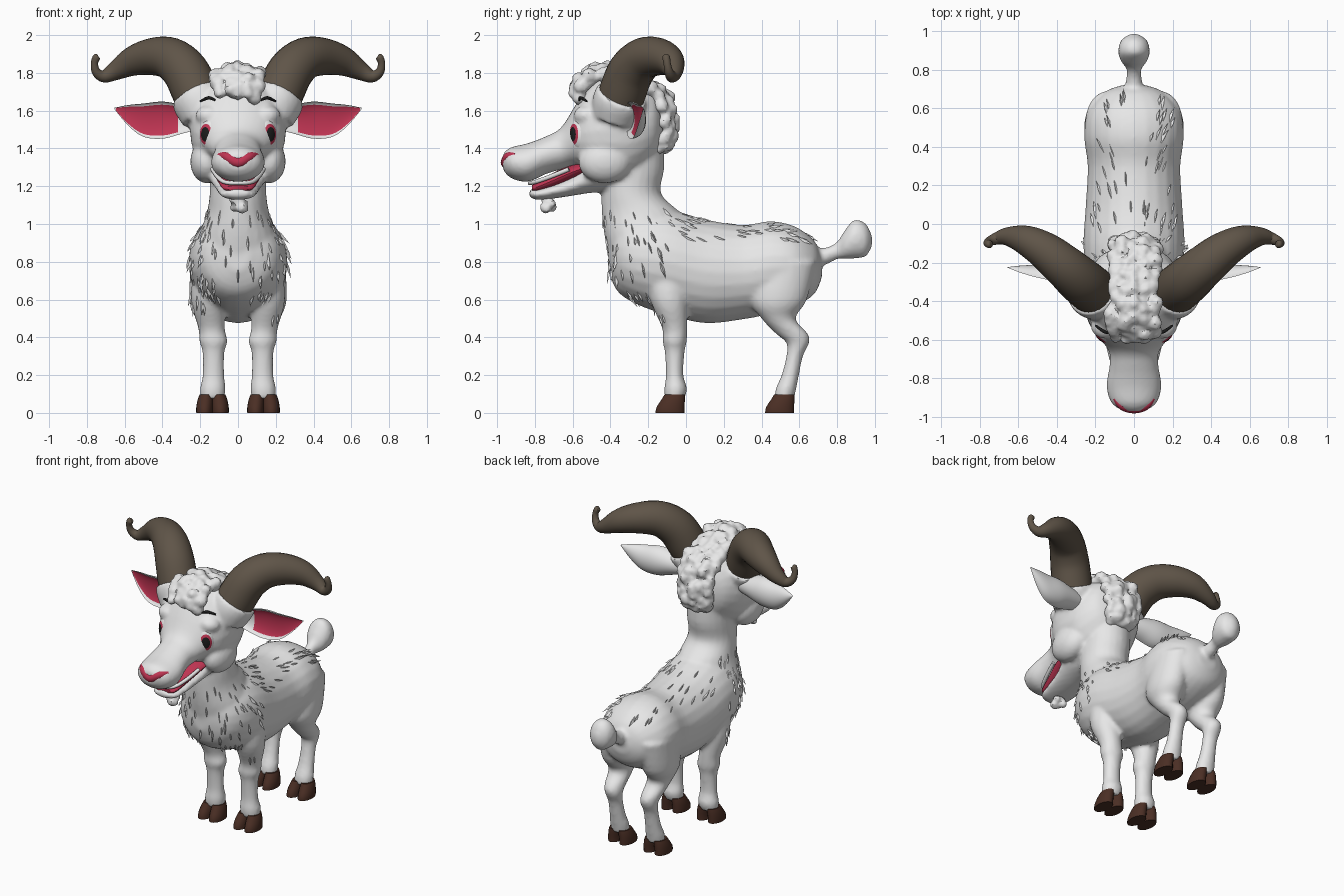
import bpy, bmesh, math, random
from mathutils import Vector, Matrix

if "Cube" in bpy.data.objects:
    bpy.data.objects.remove(bpy.data.objects["Cube"])
random.seed(4)

def material(name, r, g, b):
    m = bpy.data.materials.new(name)
    m.diffuse_color = (r, g, b, 1)
    m.use_nodes = True
    m.node_tree.nodes["Principled BSDF"].inputs["Base Color"].default_value = m.diffuse_color
    return m

WHITE = material("white_fur", .8, .8, .8)
HORN = material("horn_brown", .115, .09, .065)
HOOF = material("hoof_brown", .07, .028, .018)
RED = material("rose_red", .52, .035, .085)
BLACK = material("black", .012, .012, .012)

def spline(secs, sub):
    """Catmull-Rom through rows of (x, y, z, radius_a, radius_b)."""
    out, last = [], len(secs) - 1
    for i in range(last):
        a, b, c, d = (secs[min(max(i + k, 0), last)] for k in (-1, 0, 1, 2))
        for k in range(sub):
            t = k / sub
            out.append([.5 * (2*q + (r-p)*t + (2*p-5*q+4*r-s)*t*t + (3*q-p-3*r+s)*t**3)
                        for p, q, r, s in zip(a, b, c, d)])
    return out + [list(secs[-1])]

AXES = {"x": (Vector((0, 1, 0)), Vector((0, 0, 1))),
        "y": (Vector((1, 0, 0)), Vector((0, 0, 1))),
        "z": (Vector((1, 0, 0)), Vector((0, 1, 0)))}

def loft(bm, secs, axis=None, side=1, n=24, sub=4, cup=False):
    """Skin of elliptic rings; without an axis the rings follow the path."""
    rows = spline([(s[0]*side, *s[1:4], s[-1]) for s in secs], sub)
    rings = []
    for i, (x, y, z, ra, rb) in enumerate(rows):
        if axis:
            u, v = AXES[axis]
        else:
            t = Vector(rows[min(i+1, len(rows)-1)][:3]) - Vector(rows[max(i-1, 0)][:3])
            u = t.cross(Vector((0, 1, 0))).normalized()
            v = t.cross(u).normalized()
        ring = []
        for k in range(n):
            a = 2 * math.pi * k / n
            ca = math.cos(a)
            if cup:                     # hollow front, round back
                ca = (ca if ca > 0 else -.45 * ca) - .5
            ring.append(bm.verts.new(Vector((x, y, z)) + u*ca*max(ra, .003)
                                     + v*math.sin(a)*max(rb, .003)))
        rings.append(ring)
    faces = []
    for i, (r, s) in enumerate(zip(rings, rings[1:])):
        for k in range(n):
            f = bm.faces.new((r[k], r[(k+1) % n], s[(k+1) % n], s[k]))
            faces.append((i / len(rows), (k + .5) * 2 * math.pi / n, f))
    bm.faces.new(rings[0])
    bm.faces.new(rings[-1])
    return faces

def ball(bm, c, r, sub=2):
    bmesh.ops.create_icosphere(bm, subdivisions=sub, radius=1,
                               matrix=Matrix.Translation(c) @ Matrix.Diagonal((*r, 1)))

def finish(bm, name, *mats, voxel=0, smooth=4, angle=40):
    """Turn a bmesh into an object, optionally fused into a single skin."""
    bmesh.ops.recalc_face_normals(bm, faces=bm.faces[:])
    me = bpy.data.meshes.new(name)
    bm.to_mesh(me)
    bm.free()
    ob = bpy.data.objects.new(name, me)
    bpy.context.collection.objects.link(ob)
    if voxel:
        r = ob.modifiers.new("fuse", "REMESH")
        r.mode, r.voxel_size = "VOXEL", voxel
        s = ob.modifiers.new("soften", "SMOOTH")
        s.iterations = smooth
        dg = bpy.context.evaluated_depsgraph_get()
        ob.data = bpy.data.meshes.new_from_object(ob.evaluated_get(dg))
        ob.modifiers.clear()
        ob.data.materials.clear()
    for m in mats:
        ob.data.materials.append(m)
    bpy.ops.object.select_all(action="DESELECT")
    ob.select_set(True)
    bpy.context.view_layer.objects.active = ob
    bpy.ops.object.shade_smooth_by_angle(angle=math.radians(angle))
    return ob

# --- body: torso, neck, head, jaw, legs and tail fused into one skin
bm = bmesh.new()
loft(bm, [(0, -.41, .85, .06, .1), (0, -.36, .83, .18, .19), (0, -.25, .82, .245, .25),
          (0, -.1, .80, .262, .28), (0, .1, .75, .25, .275), (0, .3, .745, .24, .25),
          (0, .45, .77, .258, .245), (0, .58, .775, .24, .21), (0, .68, .77, .16, .14),
          (0, .72, .77, .06, .05)], "y")
loft(bm, [(0, -.2, .75, .25, .19), (0, -.22, .93, .21, .21), (0, -.235, 1.05, .168, .21),
          (0, -.29, 1.16, .15, .158), (0, -.28, 1.3, .15, .165), (0, -.26, 1.5, .15, .14)], "z")
loft(bm, [(0, -.97, 1.33, .05, .04), (0, -.93, 1.325, .115, .08), (0, -.84, 1.325, .143, .102),
          (0, -.74, 1.365, .128, .1), (0, -.66, 1.4, .13, .112), (0, -.58, 1.47, .19, .168),
          (0, -.5, 1.49, .238, .255), (0, -.4, 1.5, .255, .29), (0, -.28, 1.5, .24, .27),
          (0, -.17, 1.52, .18, .19), (0, -.12, 1.52, .08, .1)], "y")
loft(bm, [(0, -.83, 1.165, .05, .02), (0, -.79, 1.158, .09, .03), (0, -.7, 1.175, .108, .04),
          (0, -.6, 1.205, .125, .055), (0, -.5, 1.25, .15, .085), (0, -.38, 1.26, .14, .09)], "y")
loft(bm, [(0, .64, .82, .05, .05), (0, .74, .83, .042, .045), (0, .8, .86, .037, .046),
          (0, .84, .89, .066, .075), (0, .89, .92, .082, .102), (0, .95, .915, .068, .088),
          (0, .985, .91, .02, .03)], "y")
for s in (1, -1):
    loft(bm, [(.14, -.1, .8, .09, .13), (.155, -.09, .6, .094, .1), (.14, -.06, .45, .07, .067),
              (.13, -.06, .38, .075, .064), (.13, -.06, .32, .058, .052), (.13, -.06, .2, .057, .046),
              (.133, -.055, .13, .068, .06), (.135, -.06, .075, .062, .052)], "z", s)
    loft(bm, [(.14, .53, .8, .11, .16), (.155, .49, .6, .103, .15), (.147, .49, .5, .078, .09),
              (.14, .56, .42, .064, .085), (.135, .592, .37, .057, .06), (.135, .575, .3, .048, .044),
              (.135, .552, .2, .052, .046), (.135, .53, .13, .062, .054), (.135, .52, .075, .06, .052)],
         "z", s)
    ball(bm, (.165*s, -.43, 1.33), (.088, .14, .115), 3)            # cheek
    ball(bm, (.15*s, -.525, 1.575), (.075, .07, .055), 3)           # brow ridge
    loft(bm, [(.17, -.375, 1.57, .13), (.2, -.355, 1.64, .142), (.222, -.338, 1.685, .138)],
         side=s)                                                    # horn collar
body = finish(bm, "body", WHITE, voxel=.013, smooth=4)

# --- fur tufts lying on the chest, shoulders and back
bm = bmesh.new()
faces, count = list(body.data.polygons), 0
random.shuffle(faces)
for f in faces:
    c, nrm = f.center, f.normal
    chest = .52 < c.z < 1.1 and -.5 < c.y < -.08 and abs(nrm.z) < .8
    back = -.1 < c.y < .68 and c.z > .93
    if not (chest or back) or count >= 170:
        continue
    flow = Vector((-c.x, .35, -1)) if chest else Vector((c.x*2, 1, -.3))
    d = (flow - nrm*flow.dot(nrm)).normalized()
    w, L = nrm.cross(d) * random.uniform(.006, .011), random.uniform(.06, .11)
    root, tip = c - nrm*.004, c + d*L + nrm*.008
    mid = c + d*L*.5
    v = [bm.verts.new(p) for p in (root, mid + w - nrm*.006, mid - w - nrm*.006, mid + nrm*.008, tip)]
    for q in ((0, 3, 1), (0, 2, 3), (1, 3, 4), (3, 2, 4), (0, 1, 4, 2)):
        bm.faces.new([v[k] for k in q])
    count += 1
finish(bm, "fur_tufts", WHITE)

# --- woolly mop over the head and nape, and chin beard
bm = bmesh.new()
path = [(0, -.58, 1.71, .09, 0), (0, -.54, 1.78, .115, 0), (0, -.45, 1.815, .12, 0),
        (0, -.33, 1.795, .11, 0), (0, -.2, 1.735, .11, 0), (0, -.105, 1.66, .12, 0),
        (0, -.075, 1.55, .115, 0), (0, -.085, 1.45, .1, 0), (0, -.12, 1.41, .07, 0)]
for x, y, z, w, _ in spline(path, 4):
    for u in (-.9, -.45, 0, .45, .9):
        r = random.uniform(.03, .048)
        j = [random.uniform(-.016, .016) for _ in range(3)]
        drop = .035 * u * u
        ball(bm, (u*w + j[0], y - drop*(y > -.2) + j[1], z - drop*(y <= -.2) + j[2]), (r, r, r), 1)
finish(bm, "woolly_mop", WHITE, voxel=.012, smooth=1, angle=30)

bm = bmesh.new()
for k in range(16):
    r = random.uniform(.022, .034)
    ball(bm, (random.uniform(-.035, .035), -.73 + random.uniform(-.03, .03),
              random.uniform(1.08, 1.135)), (r, r, r), 1)
finish(bm, "chin_beard", WHITE, voxel=.01, smooth=1, angle=30)

# --- nose, mouth lining and teeth
bm = bmesh.new()
loft(bm, [(-.1, -.9, 1.365, .012), (-.06, -.938, 1.355, .026), (0, -.951, 1.325, .03),
          (.06, -.938, 1.355, .026), (.1, -.9, 1.365, .012)], n=16)
finish(bm, "nose", RED)
bm = bmesh.new()
loft(bm, [(0, -.815, 1.19, .06, .015), (0, -.79, 1.195, .085, .026), (0, -.7, 1.232, .108, .04),
          (0, -.6, 1.275, .135, .04), (0, -.5, 1.31, .15, .03)], "y")
finish(bm, "mouth_lining", RED)
bm = bmesh.new()
loft(bm, [(-.135, -.62, 1.29, .012), (-.108, -.72, 1.25, .012), (-.07, -.8, 1.222, .011),
          (0, -.827, 1.217, .011), (.07, -.8, 1.222, .011), (.108, -.72, 1.25, .012),
          (.135, -.62, 1.29, .012)], n=10)
finish(bm, "upper_teeth", WHITE)

for s, tag in ((1, "left"), (-1, "right")):
    # --- horn
    bm = bmesh.new()
    loft(bm, [(.19, -.36, 1.62, .12), (.225, -.335, 1.70, .125), (.28, -.29, 1.81, .122),
              (.36, -.22, 1.877, .112), (.46, -.14, 1.885, .098), (.56, -.085, 1.86, .078),
              (.65, -.065, 1.81, .05), (.71, -.075, 1.782, .033), (.75, -.09, 1.805, .024),
              (.76, -.1, 1.85, .019), (.748, -.105, 1.885, .02), (.742, -.105, 1.892, .006)], side=s)
    finish(bm, "horn_" + tag, HORN)
    # --- ear with a red hollow front
    bm = bmesh.new()
    for t, a, f in loft(bm, [(.2, -.28, 1.56, .06, .055), (.3, -.27, 1.555, .085, .078),
                             (.4, -.255, 1.55, .085, .098), (.5, -.245, 1.55, .065, .088),
                             (.58, -.235, 1.575, .04, .055), (.655, -.225, 1.612, .003, .003)],
                        "x", s, n=32, sub=6, cup=True):
        f.material_index = int(math.cos(a) < -.5 and .2 < t < .92)
    finish(bm, "ear_" + tag, WHITE, RED)
    # --- eyeball: pupil and iris picked by angle from the gaze axis
    bm = bmesh.new()
    bmesh.ops.create_uvsphere(bm, u_segments=32, v_segments=32, radius=1)
    for f in bm.faces:
        z = f.calc_center_median().normalized().z
        f.material_index = 2 if z > math.cos(.36) else 1 if z > math.cos(.63) else 0
    gaze, up = Vector((.58*s, -.81, 0)).normalized(), Vector((0, 0, 1))
    rot = Matrix((up.cross(gaze), up, gaze)).transposed().to_4x4()
    bm.transform(Matrix.Translation((.135*s, -.545, 1.475)) @ rot @ Matrix.Diagonal((.07, .1, .072, 1)))
    finish(bm, "eye_" + tag, WHITE, RED, BLACK)
    # --- eyebrow
    bm = bmesh.new()
    loft(bm, [(.12, -.565, 1.655, .005), (.155, -.557, 1.668, .009), (.2, -.525, 1.65, .005)],
         side=s, n=10)
    finish(bm, "eyebrow_" + tag, BLACK)
    # --- cloven hooves
    for y, end in ((-.06, "front"), (.52, "hind")):
        bm = bmesh.new()
        for dx in (-.042, .042):
            loft(bm, [(.135+dx, y-.025, 0, .044, .076), (.135+dx, y-.022, .03, .044, .074),
                      (.135+dx*.9, y-.008, .07, .041, .062), (.135+dx*.8, y, .097, .034, .054)],
                 "z", s, n=20, sub=2)
        finish(bm, f"hoof_{end}_{tag}", HOOF)
